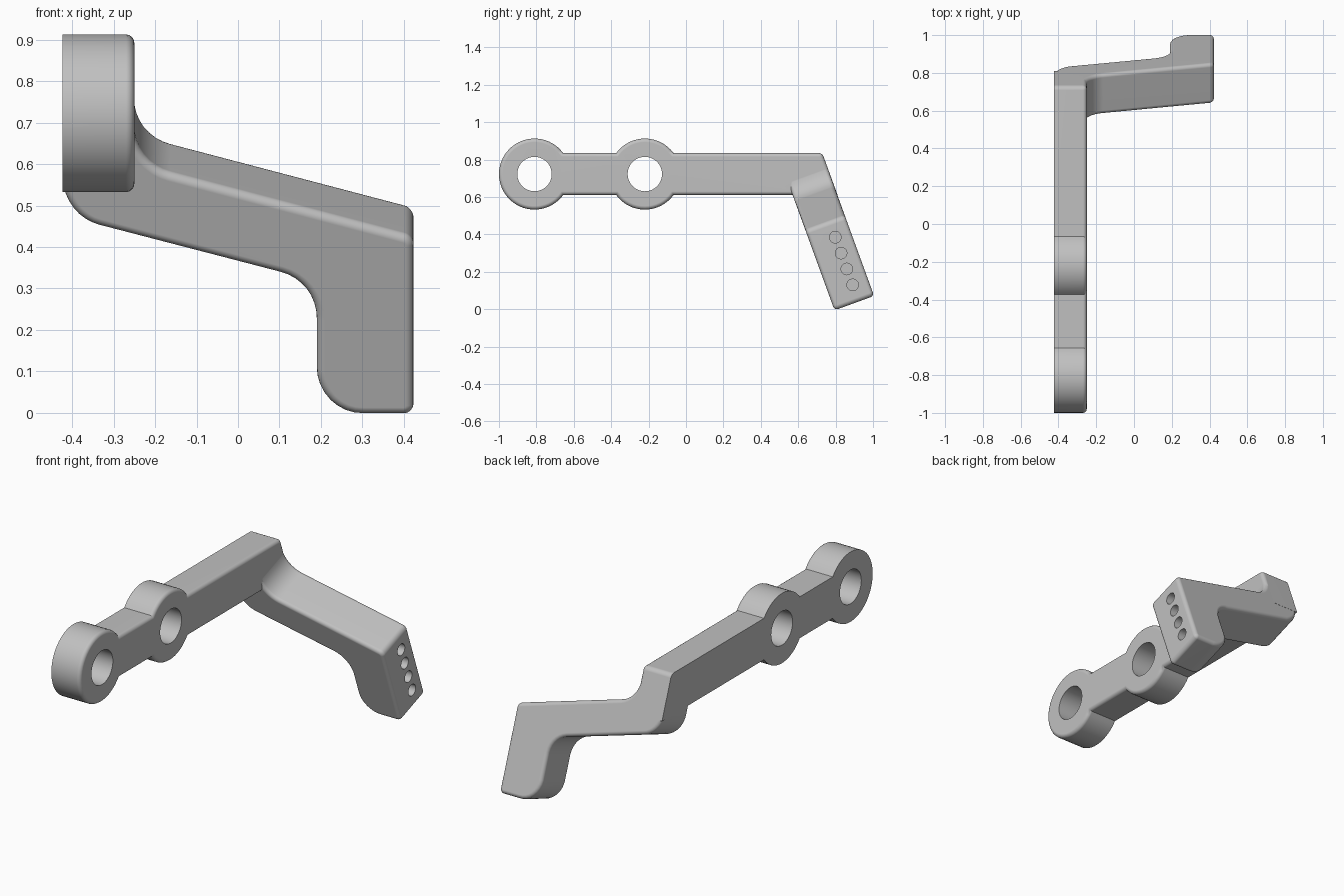
import bpy, bmesh, math
from mathutils import Vector

cube = bpy.data.objects.get("Cube")
if cube:
    bpy.data.objects.remove(cube)

SIDE_OUT, SIDE_IN = -0.423, -0.25      # x range of the straight arm
BOSS_Z, BOSS_R, HALF = 0.7225, 0.19, 0.1125
BOSSES = (-0.81, -0.22)
TILT = math.radians(20)
NORMAL = Vector((0, math.cos(TILT), math.sin(TILT)))
THICK, ROUND = 0.225, 0.02

grey = bpy.data.materials.new("plain grey")
grey.use_nodes = True
grey.diffuse_color = (0.53, 0.53, 0.53, 1)
grey.node_tree.nodes["Principled BSDF"].inputs["Base Color"].default_value = grey.diffuse_color


def front_y(z):
    """y of the tilted leg's front plane at height z"""
    return 0.57 + (0.61 - z) * math.tan(TILT)


def rounded(corners, steps=8):
    """Round each (x, z, tangent length) corner with a circular arc"""
    pts = []
    for i, (x, z, d) in enumerate(corners):
        p = Vector((x, z))
        if d == 0:
            pts.append(p)
            continue
        u = (Vector(corners[i - 1][:2]) - p).normalized()
        v = (Vector(corners[(i + 1) % len(corners)][:2]) - p).normalized()
        w = math.sin(u.angle(v) / 2)
        a, b = p + u * d, p + v * d
        for k in range(steps + 1):
            t = k / steps
            f, g, h = (1 - t) ** 2, 2 * w * t * (1 - t), t * t
            pts.append((a * f + p * g + b * h) / (f + g + h))
    return pts


def prism(name, pts, sweep, pick):
    """Extrude an outline and round the edges chosen by pick"""
    bm = bmesh.new()
    face = bm.faces.new([bm.verts.new(p) for p in pts])
    ext = bmesh.ops.extrude_face_region(bm, geom=[face], use_keep_orig=True)
    moved = [e for e in ext["geom"] if isinstance(e, bmesh.types.BMVert)]
    bmesh.ops.translate(bm, verts=moved, vec=sweep)
    bmesh.ops.recalc_face_normals(bm, faces=bm.faces[:])
    bmesh.ops.bevel(bm, geom=[e for e in bm.edges if pick(e)], offset=ROUND,
                    segments=4, profile=0.5, affect='EDGES', clamp_overlap=False)
    bmesh.ops.recalc_face_normals(bm, faces=bm.faces[:])
    mesh = bpy.data.meshes.new(name)
    bm.to_mesh(mesh)
    bm.free()
    mesh.materials.append(grey)
    ob = bpy.data.objects.new(name, mesh)
    bpy.context.collection.objects.link(ob)
    return ob


def arc(cy, start, end, steps):
    angles = [start + (end - start) * k / steps for k in range(steps + 1)]
    return [(SIDE_OUT, cy + BOSS_R * math.cos(a), BOSS_Z + BOSS_R * math.sin(a)) for a in angles]


def combine(target, other, operation):
    mod = target.modifiers.new("join", 'BOOLEAN')
    mod.operation, mod.object, mod.solver = operation, other, 'EXACT'
    bpy.context.view_layer.objects.active = target
    bpy.ops.object.modifier_apply(modifier=mod.name)
    bpy.data.objects.remove(other)


def drill(target, x, y, z, radius, depth):
    bpy.ops.mesh.primitive_cylinder_add(vertices=40, radius=radius, depth=depth,
                                        location=(x, y, z), rotation=(0, math.pi / 2, 0))
    cutter = bpy.context.object
    cutter.hide_render = True
    cutter.data.materials.append(grey)
    combine(target, cutter, 'DIFFERENCE')


# straight arm with two round bosses
m = math.asin(HALF / BOSS_R)
low, high = BOSS_Z - HALF, BOSS_Z + HALF
back = THICK * NORMAL
end_y = [front_y(z - back.z) + back.y + 0.001 for z in (low, high)]
outline = arc(BOSSES[0], m, 2 * math.pi - m, 40)
outline += arc(BOSSES[1], math.pi + m, 2 * math.pi - m, 16)
outline += [(SIDE_OUT, end_y[0], low), (SIDE_OUT, end_y[1], high)]
outline += arc(BOSSES[1], m, math.pi - m, 16)


def arm_edges(e):
    a, b = (v.co for v in e.verts)
    inner_side = a.x > -0.3 and b.x > -0.3
    top_end = min(a.y, b.y) > 0.6 and min(a.z, b.z) > high - 0.01
    return inner_side or top_end


bracket = prism("mounting_bracket", outline, (SIDE_IN - SIDE_OUT, 0, 0), arm_edges)

# tilted cranked leg
corners = [(SIDE_OUT + 0.001, 0.74, 0), (SIDE_OUT + 0.001, 0.471, 0.09), (0.19, 0.312, 0.09),
           (0.19, -0.006, 0.11), (0.423, -0.006, 0.022), (0.423, 0.423, 0.022),
           (SIDE_IN - 0.001, 0.60, 0.09), (SIDE_IN - 0.001, 0.74, 0)]
leg_pts = [(p.x, front_y(p.y), p.y) for p in rounded(corners)]


def leg_edges(e):
    a, b = (v.co for v in e.verts)
    return abs((a - b).normalized().dot(NORMAL)) < 0.5


leg = prism("leg", leg_pts, back, leg_edges)
combine(bracket, leg, 'UNION')

# through holes in the bosses
for y in BOSSES:
    drill(bracket, -0.33, y, BOSS_Z, 0.092, 0.5)

# row of blind holes in the leg's end
for k in range(4):
    drill(bracket, 0.423, 0.798 + 0.031 * k, 0.385 - 0.085 * k, 0.031, 0.2)

# smooth rounded edges, flat faces kept flat
bpy.ops.object.select_all(action='DESELECT')
bracket.select_set(True)
bpy.context.view_layer.objects.active = bracket
bpy.ops.object.shade_smooth_by_angle(angle=math.radians(30))
mod = bracket.modifiers.new("flat_normals", 'WEIGHTED_NORMAL')
mod.keep_sharp = True
